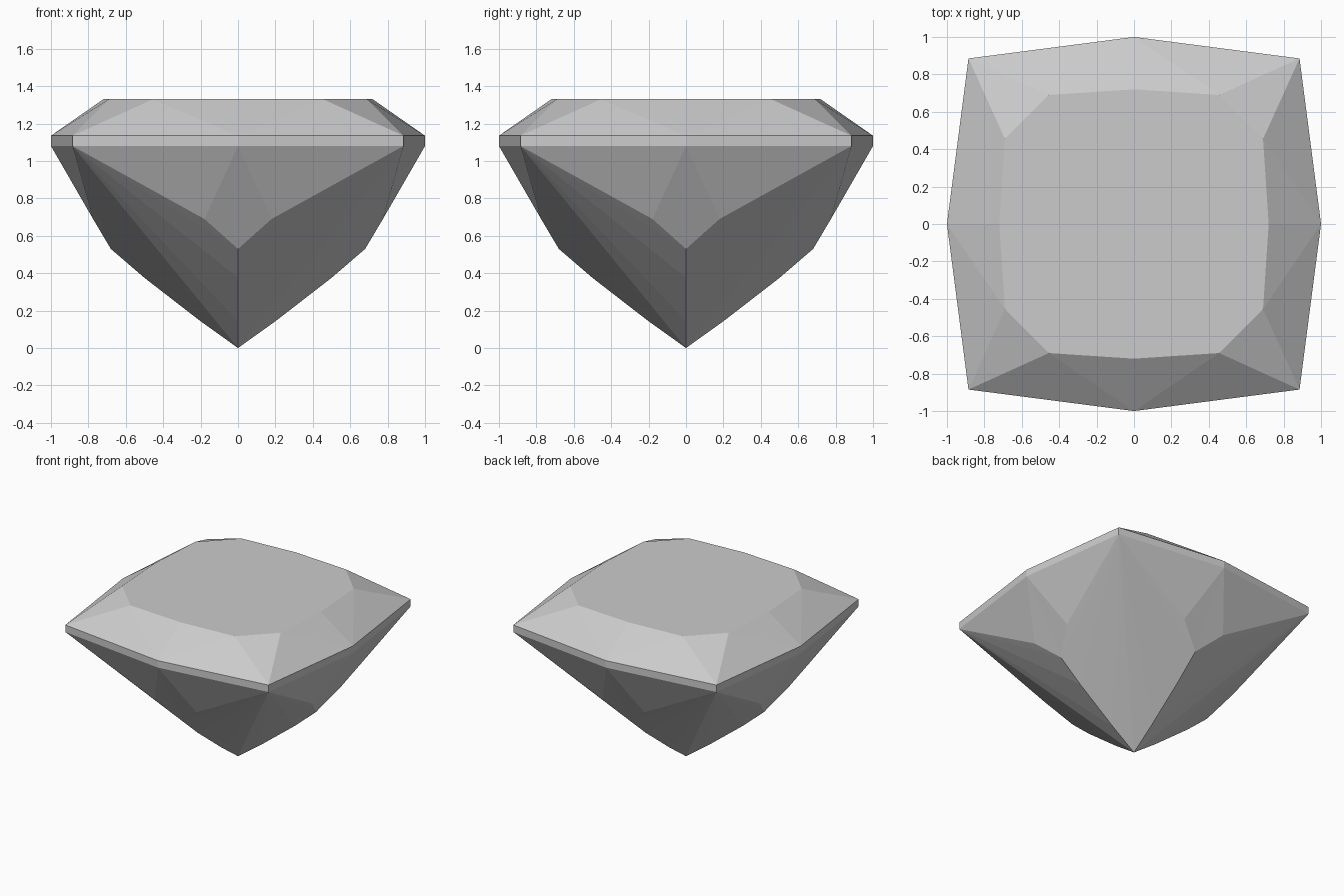
import bpy
import bmesh
from math import pi
from mathutils import Matrix, Vector

if "Cube" in bpy.data.objects:
    bpy.data.objects.remove(bpy.data.objects["Cube"], do_unlink=True)

# Single stone colour
stone = bpy.data.materials.new("pale grey stone")
stone.use_nodes = True
colour = (0.6, 0.6, 0.6, 1)
stone.diffuse_color = colour
stone.node_tree.nodes["Principled BSDF"].inputs["Base Color"].default_value = colour

TABLE_Z, GIRDLE_TOP, GIRDLE_BOTTOM = 1.33, 1.135, 1.08
CORNER = 0.885

bm = bmesh.new()


def facet(turn, flip, *points):
    """One facet on the front side, turned about z and optionally mirrored in x."""
    placed = []
    for x, y, z in points:
        placed.append(bm.verts.new(turn @ Vector((-x if flip else x, y, z))))
    bm.faces.new(placed[::-1] if flip else placed)


# Points on the right half of the front side
corner_top = (CORNER, -CORNER, GIRDLE_TOP)
corner_low = (CORNER, -CORNER, GIRDLE_BOTTOM)
middle_top = (0, -1, GIRDLE_TOP)
middle_low = (0, -1, GIRDLE_BOTTOM)
table_middle = (0, -0.72, TABLE_Z)
table_front = (0.455, -0.69, TABLE_Z)
table_side = (0.69, -0.455, TABLE_Z)
shoulder = (0.18, -0.775, 0.69)
keel = [(0, -0.68, 0.53), (0, -0.5, 0.375), (0, -0.2, 0.143), (0, 0, 0)]

for quarter in range(4):
    turn = Matrix.Rotation(quarter * pi / 2, 3, "Z")
    for flip in (False, True):
        # Crown
        facet(turn, flip, middle_top, table_front, table_middle)
        facet(turn, flip, middle_top, corner_top, table_front)
        # Girdle band
        facet(turn, flip, middle_low, corner_low, corner_top, middle_top)
        # Pavilion: upper facets, then a fan from the corner down the keel
        facet(turn, flip, middle_low, shoulder, corner_low)
        facet(turn, flip, middle_low, keel[0], shoulder)
        for upper, lower in zip([shoulder] + keel, keel):
            facet(turn, flip, corner_low, upper, lower)
    facet(turn, False, corner_top, table_side, table_front)

# Weld the facets and close the flat table
bmesh.ops.remove_doubles(bm, verts=bm.verts[:], dist=0.001)
rim = [e for e in bm.edges if e.is_boundary]
bmesh.ops.contextual_create(bm, geom=rim)
bmesh.ops.recalc_face_normals(bm, faces=bm.faces[:])

mesh = bpy.data.meshes.new("cut_gem")
bm.to_mesh(mesh)
bm.free()
mesh.materials.append(stone)
gem = bpy.data.objects.new("cut_gem", mesh)
bpy.context.collection.objects.link(gem)
